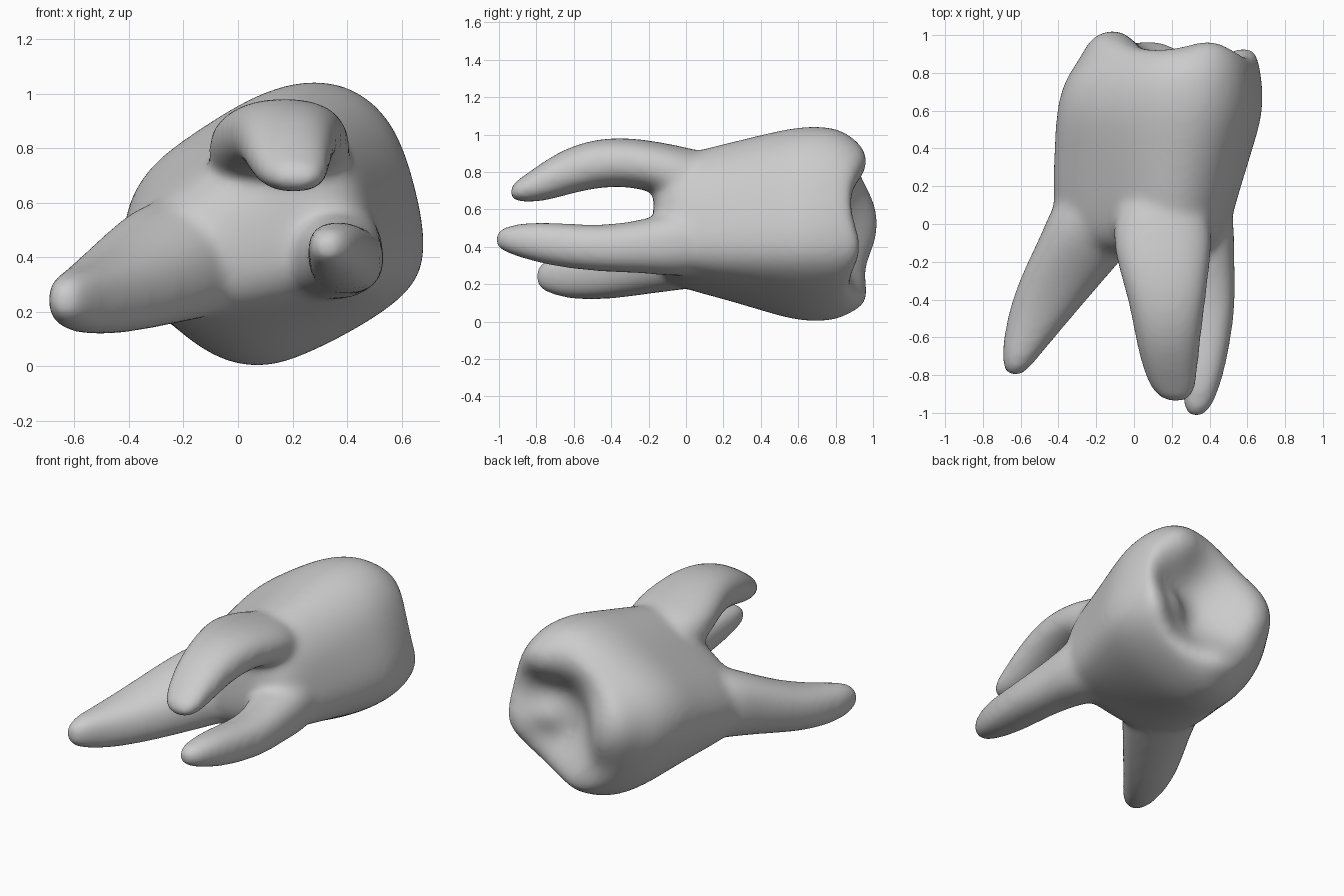
import bpy, bmesh, math

cube = bpy.data.objects.get("Cube")
if cube:
    bpy.data.objects.remove(cube, do_unlink=True)

# Enamel colour
enamel = bpy.data.materials.new("enamel grey")
enamel.use_nodes = True
colour = (0.6, 0.6, 0.6, 1)
enamel.diffuse_color = colour
enamel.node_tree.nodes["Principled BSDF"].inputs["Base Color"].default_value = colour

# Outlines of the crown at its widest and at the neck, as (x, z)
wide = [(.25, 1.06), (.43, 1.03), (.58, .9), (.655, .68), (.71, .42), (.65, .27),
        (.43, .13), (.2, .02), (.05, -.015), (-.11, .03), (-.26, .16), (-.38, .36),
        (-.435, .55), (-.35, .74), (-.16, .87), (.05, 1.0)]
neck = [(.2, .94), (.36, .88), (.47, .72), (.51, .55), (.54, .4), (.48, .27),
        (.33, .23), (.15, .19), (0, .16), (-.15, .15), (-.32, .18), (-.44, .28),
        (-.45, .45), (-.34, .59), (-.16, .71), (.02, .87)]
CZ = .5

# Cusps and ridges on the chewing face: x, z, height, spread
cusps = [(-.11, .58, .21, .21), (-.07, .38, .09, .14), (.4, .84, .16, .17),
         (.12, .86, .06, .15), (.58, .4, .12, .14), (.38, .47, .11, .11),
         (.1, .16, .15, .18)]


def chewing_height(x, z, scale):
    return .73 + .15 * scale + sum(
        h * math.exp(-((x - a) ** 2 + (z - b) ** 2) / s ** 2) for a, b, h, s in cusps)


def section(blend, sx, sz, cx, y=None):
    ring = []
    for (ax, az), (bx, bz) in zip(neck, wide):
        x = cx + sx * (ax + (bx - ax) * blend - cx)
        z = CZ + sz * (az + (bz - az) * blend - CZ)
        ring.append((x, chewing_height(x, z, sx) if y is None else y, z))
    return ring


def rounded(t):
    return math.copysign(abs(t) ** .85, t)


def oval(x, y, z, rx, rz, sides=16):
    angles = [math.tau * i / sides for i in range(sides)]
    return [(x + rx * rounded(math.sin(a)), y, z + rz * rounded(math.cos(a)))
            for a in angles]


def loft(bm, rings):
    rows = [[bm.verts.new(p) for p in ring] for ring in rings]
    n = len(rows[0])
    for a, b in zip(rows, rows[1:]):
        for i in range(n):
            j = (i + 1) % n
            bm.faces.new((a[i], a[j], b[j], b[i]))
    bm.faces.new(rows[0][::-1])
    bm.faces.new(rows[-1])


bm = bmesh.new()

# Crown: neck to rim, then inward over the chewing face
sides = [(0, .3, .3, .2, -.18), (0, .6, .6, .2, -.155), (0, .85, .85, .2, -.09),
         (0, .97, .97, .2, .02), (.25, 1, 1, .2, .2), (.63, 1, 1, .2, .4),
         (.95, 1, 1, .3, .58), (1, .97, 1, .45, .71), (1, .92, .98, .45, .8),
         (1, .86, .92, .45, .87)]
crown = [section(*s) for s in sides]
crown.append(section(1, .8, .82, .45))
crown += [section(1, s, s, .35) for s in (.72, .64, .55, .46, .37, .28, .19, .1)]
loft(bm, crown)

# Roots: rings of x, y, z, half width, half height
roots = {
    "upper": [(.15, .2, .72, .2, .17), (.15, -.02, .78, .28, .16), (.155, -.2, .84, .255, .135),
              (.175, -.4, .86, .21, .133), (.18, -.6, .82, .178, .133),
              (.19, -.76, .75, .153, .113), (.21, -.89, .7, .12, .065), (.225, -.945, .69, .07, .04)],
    "right": [(.3, .2, .45, .2, .18), (.34, -.02, .42, .2, .19), (.37, -.2, .405, .165, .15),
              (.4, -.4, .39, .144, .129), (.385, -.6, .4, .134, .124),
              (.365, -.8, .425, .114, .114), (.34, -.95, .44, .087, .08), (.325, -1.03, .44, .045, .045)],
    "left": [(-.15, .2, .42, .25, .22), (-.2, -.02, .395, .28, .23), (-.32, -.2, .335, .25, .19),
             (-.45, -.4, .27, .205, .155), (-.555, -.6, .24, .14, .128),
             (-.615, -.73, .245, .09, .103), (-.635, -.81, .24, .045, .055)],
}
for rings in roots.values():
    loft(bm, [oval(*r) for r in rings])
bmesh.ops.recalc_face_normals(bm, faces=bm.faces)

mesh = bpy.data.meshes.new("molar_tooth")
bm.to_mesh(mesh)
bm.free()
mesh.materials.append(enamel)
tooth = bpy.data.objects.new("molar_tooth", mesh)
bpy.context.collection.objects.link(tooth)

# Round the parts, fuse them into one skin and soften the joints
tooth.modifiers.new("round", "SUBSURF").levels = 2
tooth.modifiers["round"].render_levels = 2
fuse = tooth.modifiers.new("fuse", "REMESH")
fuse.mode = "VOXEL"
fuse.voxel_size = .018
fuse.use_smooth_shade = True
soft = tooth.modifiers.new("soften", "SMOOTH")
soft.factor = .5
soft.iterations = 32
